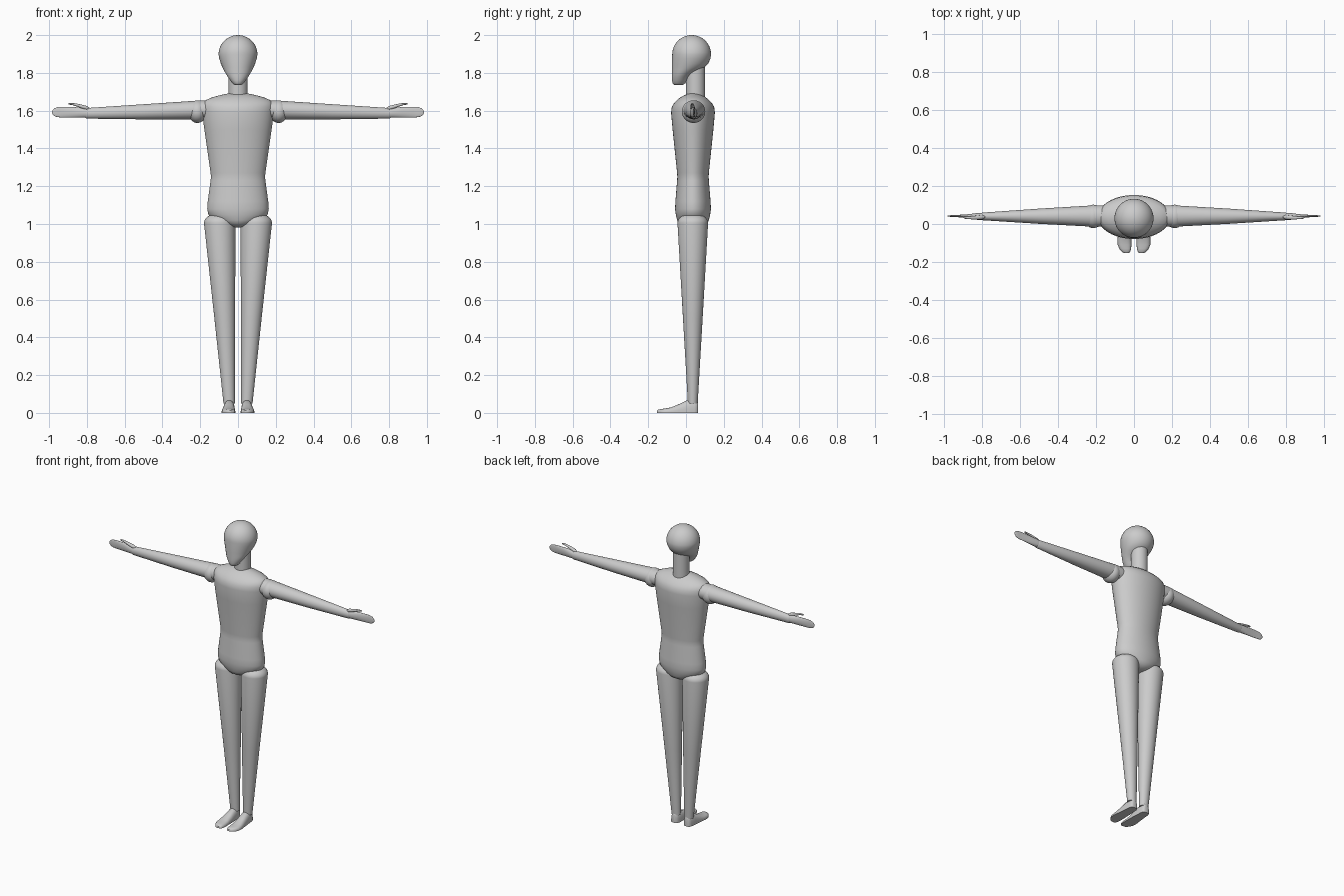
import bpy, bmesh, math


def finish(name, rings, mirror=False, angle=50):
    """Skin a list of closed rings, cap both ends, smooth and optionally mirror."""
    bm = bmesh.new()
    loops = [[bm.verts.new(p) for p in ring] for ring in rings]
    n = len(loops[0])
    for a, b in zip(loops, loops[1:]):
        for i in range(n):
            j = (i + 1) % n
            bm.faces.new((a[i], a[j], b[j], b[i]))
    bm.faces.new(loops[0])
    bm.faces.new(loops[-1])
    bmesh.ops.recalc_face_normals(bm, faces=bm.faces)
    mesh = bpy.data.meshes.new(name)
    bm.to_mesh(mesh)
    bm.free()
    obj = bpy.data.objects.new(name, mesh)
    bpy.context.collection.objects.link(obj)
    bpy.ops.object.select_all(action='DESELECT')
    obj.select_set(True)
    bpy.context.view_layer.objects.active = obj
    bpy.ops.object.shade_smooth_by_angle(angle=math.radians(angle))
    if mirror:
        obj.modifiers.new("Mirror", 'MIRROR').use_mirror_merge = False
    return obj


def loft(name, axis, stations, mirror=False, n=40):
    """Elliptical loft; station = (position, centre a, centre b, radius a, radius b)."""
    rings = []
    for t, ca, cb, ra, rb in stations:
        ring = []
        for i in range(n):
            w = 2 * math.pi * i / n
            a, b = ca + ra * math.cos(w), cb + rb * math.sin(w)
            ring.append((a, b, t) if axis == 'z' else (t, a, b))
        rings.append(ring)
    return finish(name, rings, mirror)


def dome(t, ca, cb, ra, rb, depth, steps=8):
    """Stations of a rounded end, from the rim at t out to t + depth."""
    return [(t + depth * math.sin(w), ca, cb, ra * math.cos(w), rb * math.cos(w))
            for w in (math.pi / 2 * 0.985 * i / steps for i in range(steps + 1))]


# Head: tapered face and chin under a round skull; (z, half width, y front, y back)
face = [(1.735, 0.012, -0.055, -0.025), (1.738, 0.022, -0.066, -0.012),
        (1.745, 0.030, -0.071, -0.004), (1.76, 0.041, -0.074, 0.006),
        (1.78, 0.055, -0.075, 0.020), (1.80, 0.067, -0.075, 0.046),
        (1.815, 0.075, -0.075, 0.075), (1.83, 0.083, -0.075, 0.099),
        (1.85, 0.091, -0.075, 0.118), (1.875, 0.099, -0.074, 0.129)]
head = [(z, 0, (f + b) / 2, w, (b - f) / 2) for z, w, f, b in face]
loft("head", 'z', head + dome(1.897, 0, 0.03, 0.103, 0.103, 0.103, 14))

# Neck
loft("neck", 'z', [(1.65, 0, 0.05, 0.051, 0.051), (1.88, 0, 0.05, 0.051, 0.051)])

# Torso: (z, half width, half depth)
body = [(0.982, 0.02, 0.025), (0.986, 0.045, 0.05), (1.0, 0.085, 0.074),
        (1.02, 0.125, 0.084), (1.05, 0.157, 0.091), (1.08, 0.163, 0.095),
        (1.12, 0.160, 0.093), (1.23, 0.145, 0.084), (1.25, 0.143, 0.083),
        (1.27, 0.145, 0.084), (1.5, 0.178, 0.108), (1.59, 0.190, 0.116),
        (1.62, 0.191, 0.112), (1.64, 0.187, 0.100), (1.655, 0.172, 0.086),
        (1.67, 0.138, 0.068), (1.682, 0.095, 0.046), (1.69, 0.055, 0.025),
        (1.693, 0.02, 0.01)]
loft("torso", 'z', [(z, 0, 0.037, w, d) for z, w, d in body], n=56)

# Shoulder balls
loft("shoulder", 'x',
     dome(0.215, 0.04, 1.595, 0.062, 0.06, -0.05)[::-1]
     + dome(0.215, 0.04, 1.595, 0.062, 0.06, 0.05)[1:], True)

# Arms
loft("arm", 'x',
     [(0.15, 0.042, 1.604, 0.055, 0.05), (0.2, 0.042, 1.604, 0.057, 0.050),
      (0.5, 0.041, 1.594, 0.040, 0.040)]
     + dome(0.80, 0.04, 1.586, 0.02, 0.028, 0.012, 5), True)

# Hands: flat upright paddles
loft("hand", 'x',
     [(0.79, 0.04, 1.587, 0.019, 0.025), (0.82, 0.04, 1.589, 0.019, 0.026),
      (0.87, 0.041, 1.591, 0.011, 0.028), (0.93, 0.042, 1.592, 0.006, 0.028)]
     + dome(0.945, 0.042, 1.592, 0.005, 0.027, 0.04), True)

# Thumbs
loft("thumb", 'x',
     [(0.785, 0.038, 1.611, 0.004, 0.004), (0.80, 0.036, 1.614, 0.012, 0.011),
      (0.825, 0.034, 1.621, 0.011, 0.010), (0.85, 0.033, 1.629, 0.009, 0.008),
      (0.87, 0.033, 1.634, 0.007, 0.006)]
     + dome(0.885, 0.033, 1.636, 0.006, 0.005, 0.014, 4), True, n=20)

# Legs
loft("leg", 'z',
     [(0.05, 0.047, 0.036, 0.030, 0.026), (0.07, 0.048, 0.036, 0.031, 0.027),
      (0.5, 0.070, 0.036, 0.055, 0.052)]
     + dome(1.005, 0.097, 0.036, 0.083, 0.081, 0.053), True)

# Feet: flat-soled sections along y; (y, inner x, outer x, height)
sections = [(0.064, 0.034, 0.060, 0.055), (0.060, 0.026, 0.068, 0.063),
            (0.045, 0.020, 0.073, 0.066), (0.005, 0.017, 0.077, 0.066),
            (-0.04, 0.015, 0.082, 0.045), (-0.08, 0.014, 0.087, 0.029),
            (-0.11, 0.014, 0.086, 0.023), (-0.13, 0.015, 0.078, 0.021),
            (-0.145, 0.019, 0.066, 0.018), (-0.154, 0.027, 0.053, 0.012)]
rings = []
for y, x0, x1, h in sections:
    ring = []
    for i in range(17):
        w = math.pi * i / 16
        c, s = math.cos(w), math.sin(w)
        ring.append(((x0 + x1) / 2 + (x1 - x0) / 2 * math.copysign(abs(c) ** 0.8, c),
                     y, h * max(s, 0) ** 0.7))
    rings.append(ring)
finish("foot", rings, True)
